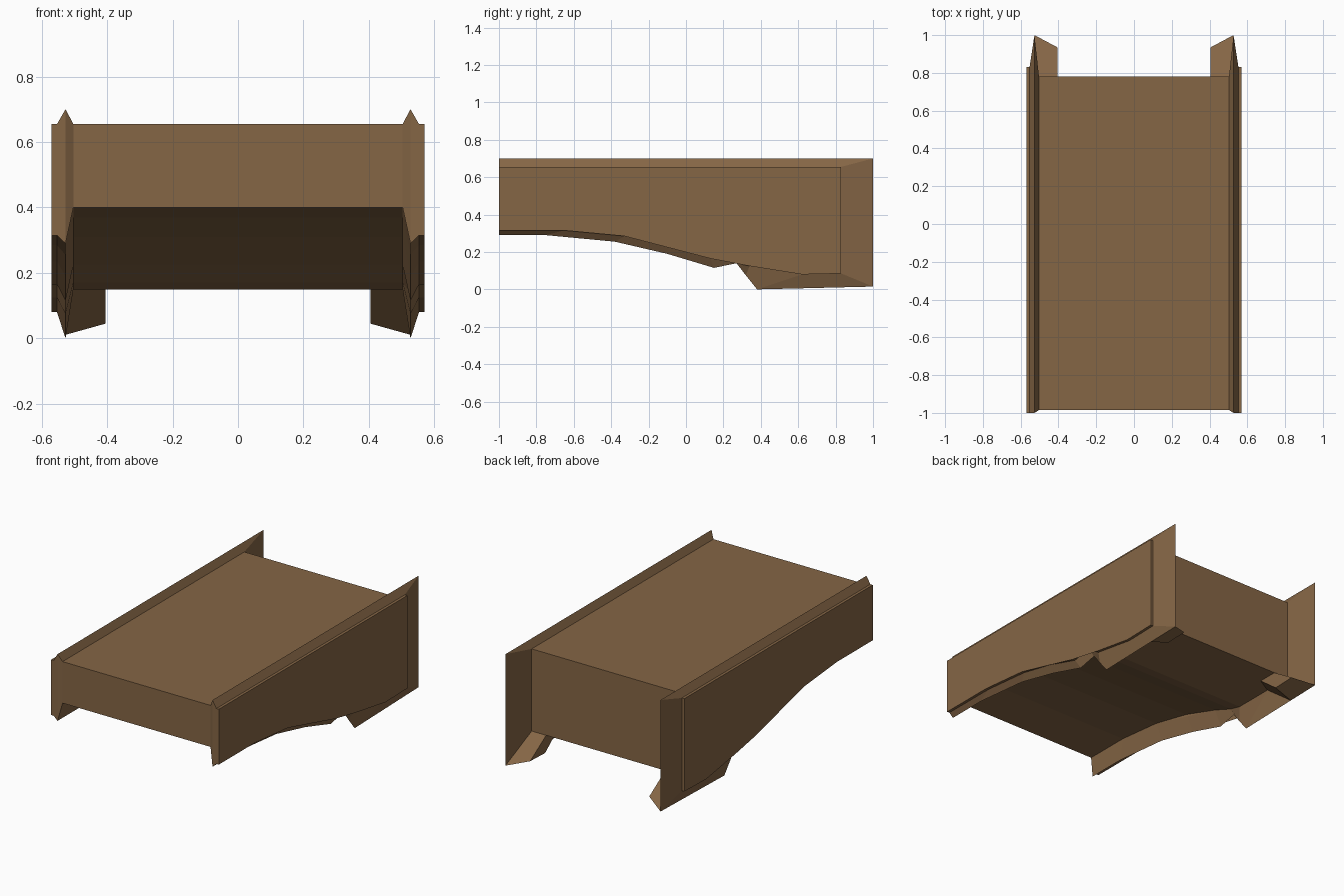
import bpy, bmesh

if "Cube" in bpy.data.objects:
    bpy.data.objects.remove(bpy.data.objects["Cube"])

mat = bpy.data.materials.new("brown stone")
mat.diffuse_color = (0.235, 0.132, 0.060, 1.0)
mat.use_nodes = True
mat.node_tree.nodes["Principled BSDF"].inputs["Base Color"].default_value = mat.diffuse_color


def loft(name, rings):
    """Join closed rings of 3D points with quads and cap both ends."""
    bm = bmesh.new()
    loops = [[bm.verts.new(p) for p in ring] for ring in rings]
    n = len(loops[0])
    for a, b in zip(loops, loops[1:]):
        for i in range(n):
            j = (i + 1) % n
            bm.faces.new((a[i], a[j], b[j], b[i]))
    caps = [bm.faces.new(loops[0]), bm.faces.new(loops[-1])]
    bmesh.ops.triangulate(bm, faces=caps)
    bmesh.ops.recalc_face_normals(bm, faces=bm.faces)
    me = bpy.data.meshes.new(name)
    bm.to_mesh(me)
    bm.free()
    me.materials.append(mat)
    ob = bpy.data.objects.new(name, me)
    bpy.context.collection.objects.link(ob)
    return ob


def ring(x, profile):
    return [(x, y, z) for y, z in profile]


# Side outlines (y, z): deck, ridge of the side beam, outer panel
deck = [(-.985, .40), (-.70, .40), (-.40, .37), (-.13, .31), (.13, .225),
        (.27, .17), (.35, .15), (.60, .15), (.78, .15), (.78, .655), (-.985, .655)]
ridge = [(-1, .29), (-.75, .29), (-.38, .255), (-.10, .19), (.15, .115),
         (.27, .14), (.32, .075), (.38, 0), (1, .015), (1, .70), (-1, .70)]
panel = [(-1, .315), (-.65, .315), (-.33, .285), (-.10, .235), (.13, .165),
         (.24, .19), (.34, .125), (.62, .08), (.83, .085), (.83, .655), (-1, .655)]

# Central deck with arched underside
loft("deck", [ring(-.503, deck), ring(.503, deck)])

for side, s in (("left", -1), ("right", 1)):
    # Ridged side beam with raised outer panel
    loft(side + "_side_beam", [ring(s * .503, deck), ring(s * .527, ridge),
                               ring(s * .553, panel), ring(s * .57, panel)])
    # Wedge foot turned inward under the back end
    outer = [(s * .527, 1, .015), (s * .527, .78, .011),
             (s * .503, .60, .15), (s * .503, .78, .15)]
    inner = ring(s * .405, [(.935, .05), (.79, .045), (.656, .15), (.78, .15)])
    loft(side + "_foot", [outer, inner])
